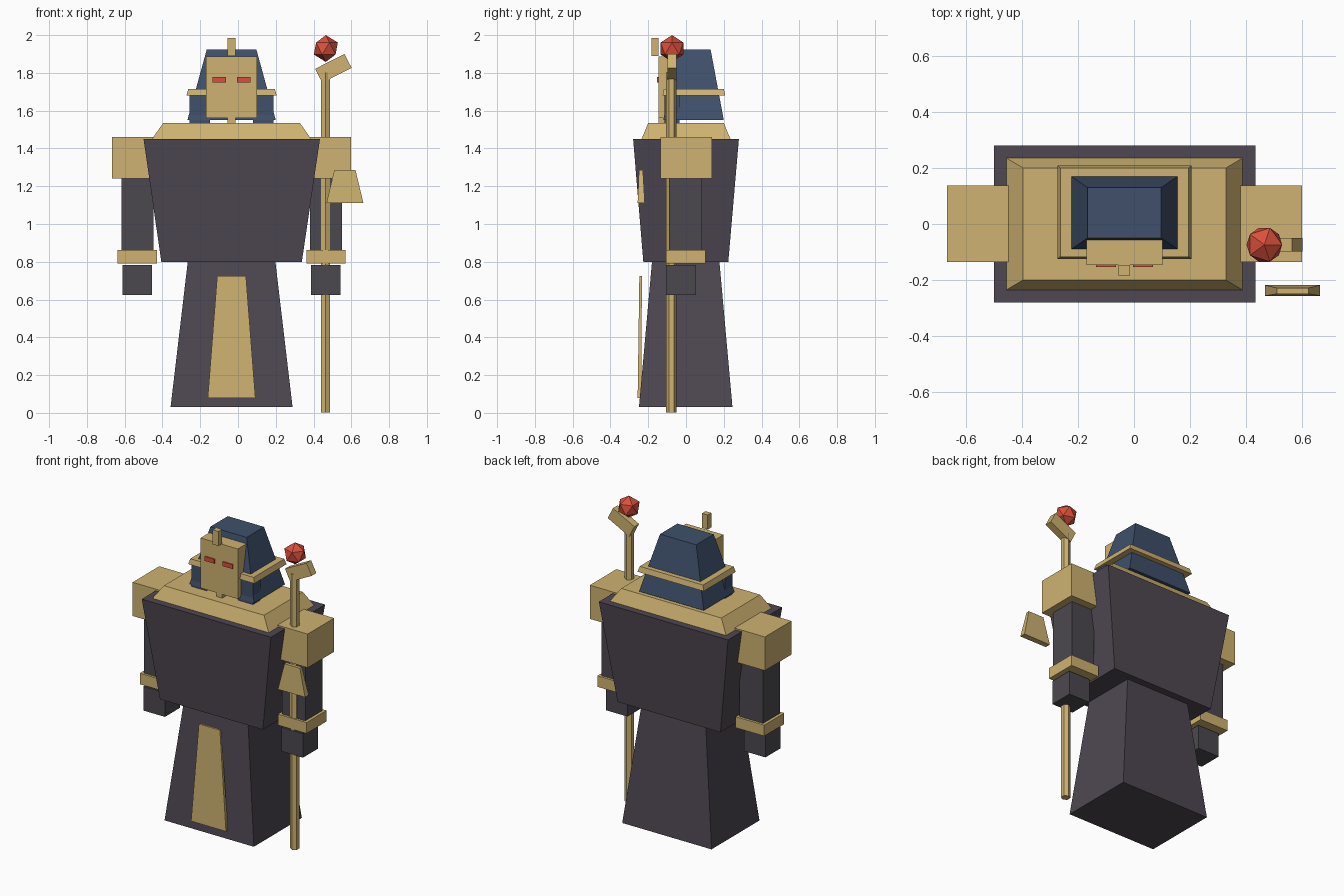
import bpy, bmesh, math
from mathutils import Matrix, Vector

if "Cube" in bpy.data.objects:
    bpy.data.objects.remove(bpy.data.objects["Cube"])

CX = -0.034  # symmetry plane of the body


def material(name, rgb):
    m = bpy.data.materials.new(name)
    m.diffuse_color = (*rgb, 1)
    m.use_nodes = True
    m.node_tree.nodes["Principled BSDF"].inputs["Base Color"].default_value = m.diffuse_color
    return m


GOLD = material("gold", (0.62, 0.45, 0.165))
ROBE = material("dark robe", (0.077, 0.064, 0.083))
SLEEVE = material("dark sleeve", (0.071, 0.066, 0.078))
BLUE = material("blue cloth", (0.05, 0.081, 0.147))
RED = material("red", (0.70, 0.08, 0.045))


def finish(name, bm, mat):
    bmesh.ops.recalc_face_normals(bm, faces=bm.faces[:])
    mesh = bpy.data.meshes.new(name)
    bm.to_mesh(mesh)
    bm.free()
    mesh.materials.append(mat)
    ob = bpy.data.objects.new(name, mesh)
    bpy.context.collection.objects.link(ob)
    return ob


def taper(name, mat, z0, z1, low, high=None):
    """Block between two rectangles given as (x0, x1, y0, y1)."""
    bm = bmesh.new()
    rings = []
    for z, (x0, x1, y0, y1) in ((z0, low), (z1, high or low)):
        rings.append([bm.verts.new((x, y, z)) for x, y in
                      ((x0, y0), (x1, y0), (x1, y1), (x0, y1))])
    a, b = rings
    bm.faces.new(a)
    bm.faces.new(b)
    for i in range(4):
        j = (i + 1) % 4
        bm.faces.new((a[i], a[j], b[j], b[i]))
    return finish(name, bm, mat)


def pair(name, mat, z0, z1, rect):
    """Left block plus its mirror image across the body."""
    x0, x1, y0, y1 = rect
    taper("left_" + name, mat, z0, z1, rect)
    taper("right_" + name, mat, z0, z1, (2 * CX - x1, 2 * CX - x0, y0, y1))


# Robe and collar
taper("skirt", ROBE, 0.03, 0.80, (-0.357, 0.289, -0.249, 0.246), (-0.266, 0.198, -0.18, 0.177))
taper("torso", ROBE, 0.80, 1.45, (-0.406, 0.338, -0.226, 0.224), (-0.50, 0.434, -0.28, 0.28))
taper("collar", GOLD, 1.45, 1.535, (-0.455, 0.387, -0.235, 0.235), (-0.396, 0.328, -0.20, 0.20))
taper("skirt_panel", GOLD, 0.08, 0.725, (-0.16, 0.092, -0.256, -0.235), (-0.11, 0.042, -0.247, -0.234))

# Arms
pair("shoulder", GOLD, 1.24, 1.46, (-0.667, -0.446, -0.136, 0.138))
pair("arm", SLEEVE, 0.86, 1.24, (-0.618, -0.448, -0.09, 0.086))
pair("cuff", GOLD, 0.79, 0.862, (-0.637, -0.43, -0.105, 0.102))
pair("hand", SLEEVE, 0.625, 0.782, (-0.611, -0.455, -0.105, 0.052))

# Headdress
taper("hood", BLUE, 1.55, 1.925, (-0.268, 0.20, -0.12, 0.20), (-0.165, 0.097, -0.05, 0.13))
pair("hood_flap", BLUE, 1.535, 1.69, (-0.257, -0.148, -0.115, -0.035))
taper("hood_band", GOLD, 1.68, 1.715, (-0.273, 0.205, -0.124, 0.208), (-0.263, 0.195, -0.117, 0.20))

# Face
taper("face", GOLD, 1.56, 1.887, (-0.169, 0.101, -0.146, -0.055))
taper("beard", GOLD, 1.535, 1.56, (-0.055, -0.012, -0.146, -0.11))
taper("forehead_ornament", GOLD, 1.89, 1.985, (-0.055, -0.014, -0.183, -0.146))
pair("eye", RED, 1.75, 1.778, (-0.135, -0.064, -0.154, -0.146))

# Staff: six-sided pole, tilted head block, faceted orb
SX, SY = 0.464, -0.077
bm = bmesh.new()
bmesh.ops.create_cone(bm, cap_ends=True, segments=6, radius1=0.028, radius2=0.028, depth=1.8,
                      matrix=Matrix.Translation((SX, SY, 0.902)))
finish("staff_pole", bm, GOLD)

bm = bmesh.new()
bmesh.ops.create_cube(bm, size=1, matrix=Matrix.Translation((0.505, -0.074, 1.824))
                      @ Matrix.Rotation(math.radians(-27), 4, 'Y')
                      @ Matrix.Diagonal((0.174, 0.048, 0.083, 1)))
finish("staff_head", bm, GOLD)

bm = bmesh.new()
bmesh.ops.create_icosphere(bm, subdivisions=1, radius=0.071,
                           matrix=Matrix.Translation((SX + 0.001, -0.074, 1.929)))
finish("staff_orb", bm, RED)

# Hanging plate beside the staff
taper("hanging_plate", GOLD, 1.11, 1.286, (0.468, 0.664, -0.256, -0.218), (0.51, 0.622, -0.249, -0.228))
